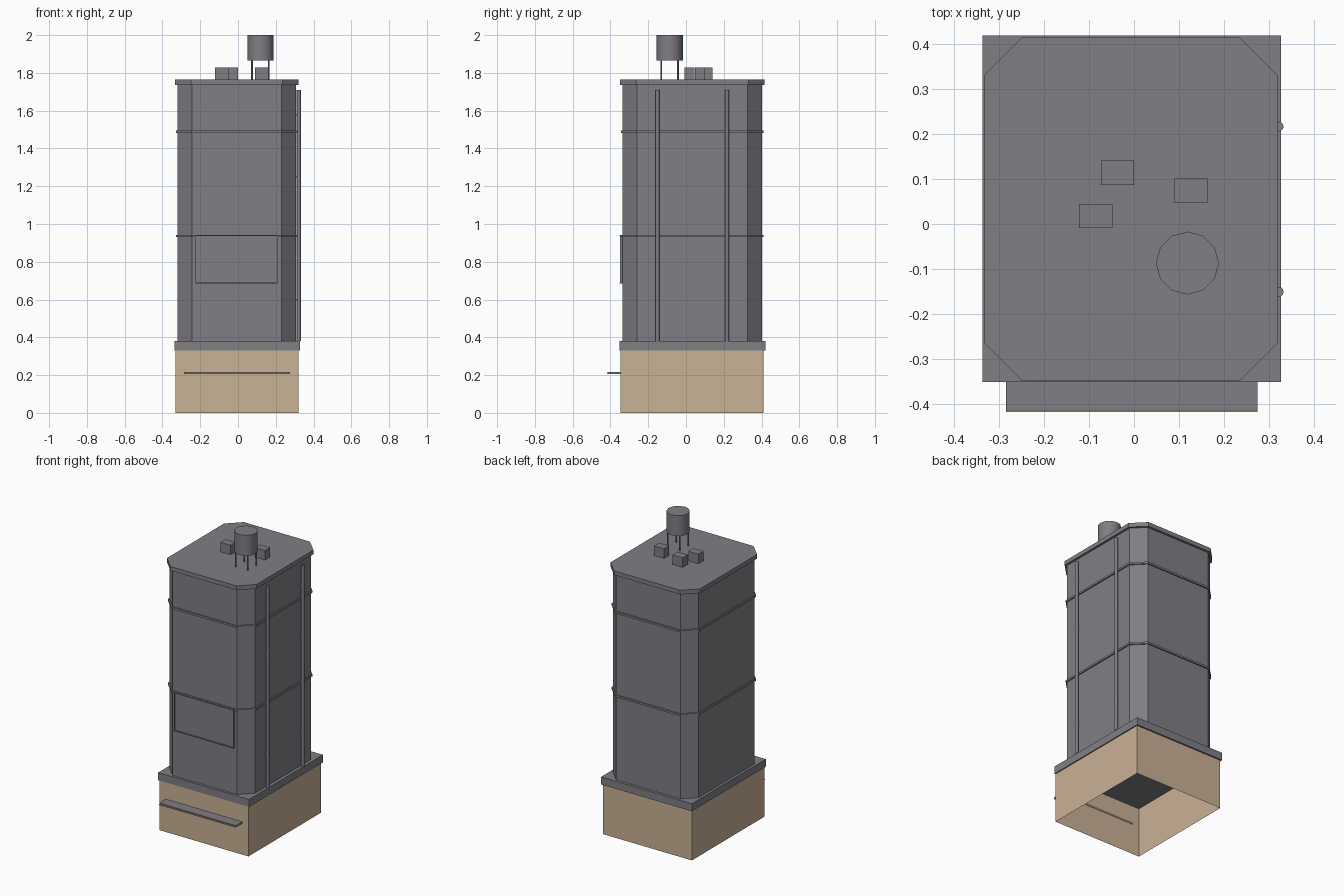
import bpy, bmesh, math

cube = bpy.data.objects.get("Cube")
if cube:
    bpy.data.objects.remove(cube)


def make_material(name, rgb):
    m = bpy.data.materials.new(name)
    m.use_nodes = True
    m.diffuse_color = (*rgb, 1)
    m.node_tree.nodes["Principled BSDF"].inputs["Base Color"].default_value = (*rgb, 1)
    return m


GREY = make_material("slate grey", (0.216, 0.209, 0.235))
TAN = make_material("tan stone", (0.591, 0.445, 0.305))


def prism(name, outline, z0, z1, mat, open_bottom=False):
    """Vertical extrusion of a counter-clockwise outline."""
    bm = bmesh.new()
    low = [bm.verts.new((x, y, z0)) for x, y in outline]
    high = [bm.verts.new((x, y, z1)) for x, y in outline]
    n = len(outline)
    for i in range(n):
        j = (i + 1) % n
        bm.faces.new((low[i], low[j], high[j], high[i]))
    bm.faces.new(high)
    if not open_bottom:
        bm.faces.new(low[::-1])
    mesh = bpy.data.meshes.new(name)
    bm.to_mesh(mesh)
    bm.free()
    mesh.materials.append(mat)
    obj = bpy.data.objects.new(name, mesh)
    bpy.context.collection.objects.link(obj)
    return obj


def box(name, x0, x1, y0, y1, z0, z1, mat=GREY, **kw):
    return prism(name, [(x0, y0), (x1, y0), (x1, y1), (x0, y1)], z0, z1, mat, **kw)


def chamfered(name, grow, z0, z1):
    """Tower cross-section with cut corners, pushed outwards by grow."""
    x0, x1, y0, y1 = -0.32 - grow, 0.306 + grow, -0.336 - grow, 0.402 + grow
    c = 0.077 + grow * 0.59
    outline = [(x0 + c, y0), (x1 - c, y0), (x1, y0 + c), (x1, y1 - c),
               (x1 - c, y1), (x0 + c, y1), (x0, y1 - c), (x0, y0 + c)]
    return prism(name, outline, z0, z1, GREY)


def post(name, x, y, z0, z1, r, sides):
    ring = [(x + r * math.cos(math.tau * i / sides), y + r * math.sin(math.tau * i / sides))
            for i in range(sides)]
    obj = prism(name, ring, z0, z1, GREY)
    bpy.ops.object.select_all(action='DESELECT')
    obj.select_set(True)
    bpy.context.view_layer.objects.active = obj
    bpy.ops.object.shade_smooth_by_angle(angle=math.radians(40))
    return obj


# Hollow ground floor, counter and ledge slab
box("ground_floor", -0.33, 0.32, -0.348, 0.41, 0, 0.33, TAN, open_bottom=True)
box("counter_shelf", -0.285, 0.275, -0.415, -0.345, 0.209, 0.217)
box("counter_edge", -0.285, 0.275, -0.418, -0.345, 0.205, 0.209, TAN)
box("ledge_slab", -0.337, 0.327, -0.352, 0.42, 0.33, 0.38)

# Tower, string courses and roof
chamfered("tower", 0, 0.38, 1.74)
for i, z in enumerate((0.93, 1.483)):
    chamfered(f"string_course_{i + 1}", 0.008, z, z + 0.013)
chamfered("roof", 0.014, 1.737, 1.765)

# Front panel with a thin rim
box("front_panel", -0.222, 0.207, -0.344, -0.33, 0.688, 0.94)
for i, z in enumerate((0.685, 0.936)):
    box(f"panel_rim_{i + 1}", -0.225, 0.21, -0.352, -0.334, z, z + 0.005)
for i, x in enumerate((-0.225, 0.205)):
    box(f"panel_side_{i + 1}", x, x + 0.005, -0.349, -0.334, 0.685, 0.941)

# Drain pipes on the left flank, with wall brackets
for i, y in enumerate((-0.151, 0.217)):
    post(f"drain_pipe_{i + 1}", 0.322, y, 0.38, 1.71, 0.011, 12)
    for j, z in enumerate((0.6, 1.25, 1.575)):
        box(f"pipe_bracket_{i + 1}_{j + 1}", 0.3, 0.322, y - 0.005, y + 0.005, z - 0.004, z + 0.004)

# Roof vents
for i, (x, y) in enumerate(((-0.037, 0.114), (-0.085, 0.018), (0.127, 0.074))):
    box(f"roof_vent_{i + 1}", x - 0.037, x + 0.037, y - 0.027, y + 0.027, 1.76, 1.828)

# Water tank on four legs
TX, TY = 0.119, -0.087
post("water_tank", TX, TY, 1.865, 2.0, 0.07, 12)
for i, (sx, sy) in enumerate(((-1, -1), (1, -1), (1, 1), (-1, 1))):
    post(f"tank_leg_{i + 1}", TX + sx * 0.044, TY + sy * 0.044, 1.76, 1.87, 0.005, 8)
